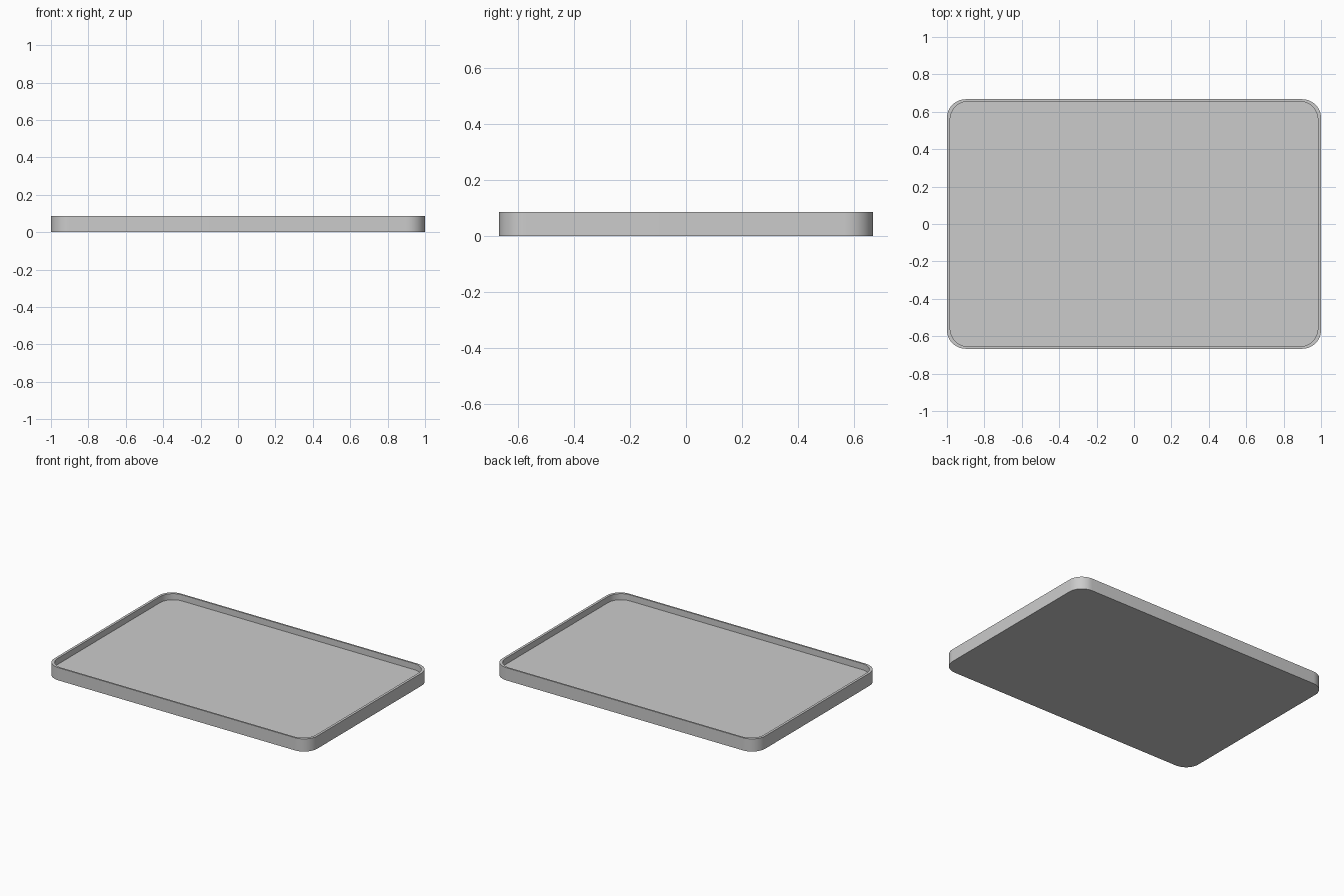
import bpy, bmesh, math

if "Cube" in bpy.data.objects:
    bpy.data.objects.remove(bpy.data.objects["Cube"])

HX, HY, H = 1.0, 0.667, 0.087   # half sizes and height
R, SEG = 0.1, 12                # corner radius and segments
FLOOR, INNER = 0.045, 0.983     # floor level, rim opening scale


def outline(scale):
    pts = []
    for i, (sx, sy) in enumerate([(1, 1), (-1, 1), (-1, -1), (1, -1)]):
        for k in range(SEG + 1):
            a = math.pi / 2 * (i + k / SEG)
            pts.append(((sx * (HX - R) + R * math.cos(a)) * scale,
                        (sy * (HY - R) + R * math.sin(a)) * scale))
    return pts


# Tray: outer wall, flat rim, inner wall and sunken floor
bm = bmesh.new()
loops = [[bm.verts.new((x, y, z)) for x, y in outline(s)]
         for s, z in [(1, 0), (1, H), (INNER, H), (INNER, FLOOR)]]
for lo, hi in zip(loops, loops[1:]):
    n = len(lo)
    for i in range(n):
        j = (i + 1) % n
        bm.faces.new((lo[i], lo[j], hi[j], hi[i]))
bm.faces.new(loops[0][::-1])
bm.faces.new(loops[-1])
mesh = bpy.data.meshes.new("tray")
bm.to_mesh(mesh)
bm.free()
tray = bpy.data.objects.new("tray", mesh)
bpy.context.collection.objects.link(tray)

bpy.context.view_layer.objects.active = tray
tray.select_set(True)
bpy.ops.object.shade_smooth_by_angle(angle=math.radians(30))
